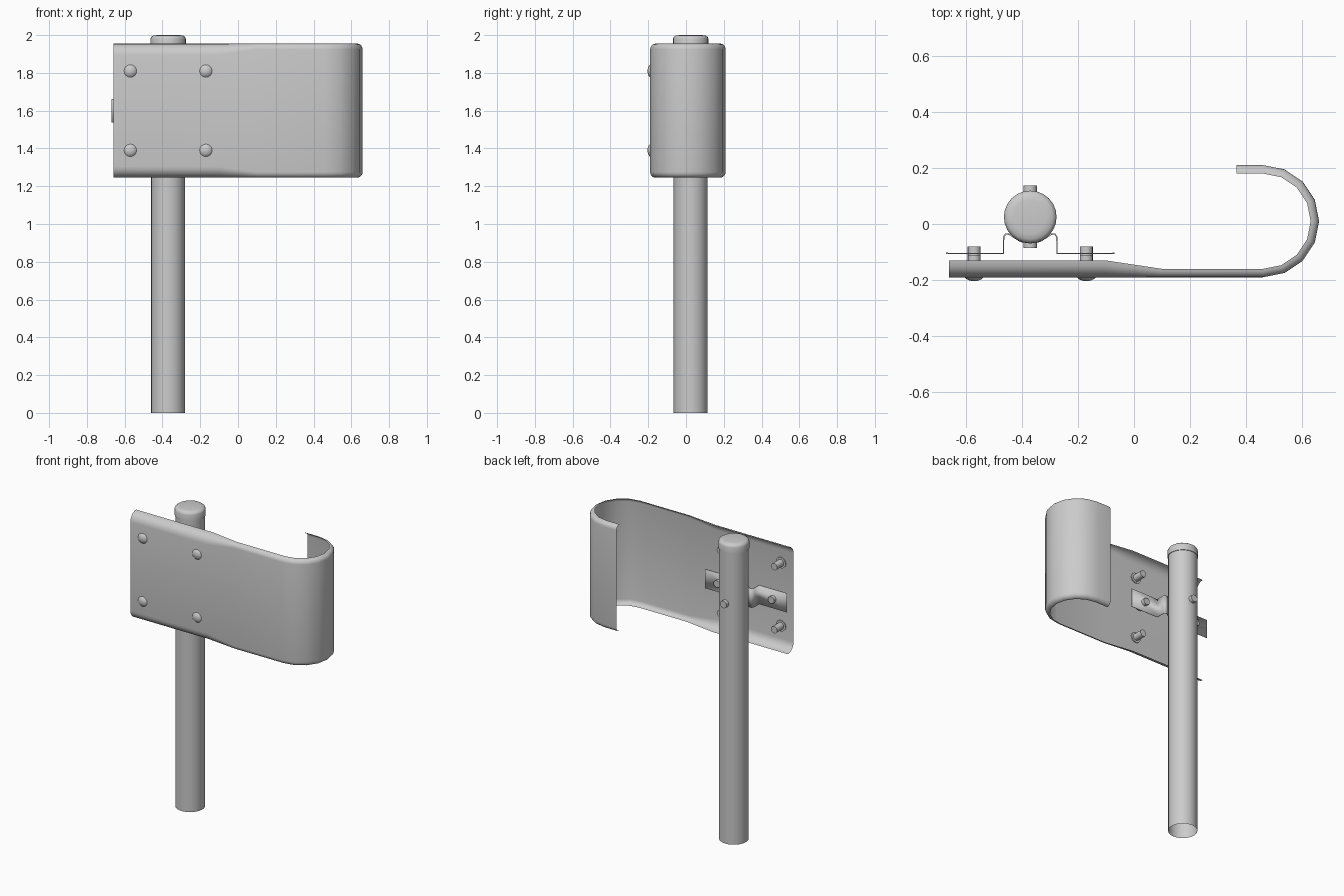
import bpy, bmesh
from math import sin, cos, pi
from mathutils import Matrix, Vector

if "Cube" in bpy.data.objects:
    bpy.data.objects.remove(bpy.data.objects["Cube"], do_unlink=True)

steel = bpy.data.materials.new("galvanised_grey")
steel.use_nodes = True
GREY = (0.6, 0.6, 0.6, 1)
steel.diffuse_color = GREY
steel.node_tree.nodes["Principled BSDF"].inputs["Base Color"].default_value = GREY

POST_X, POST_Y, POST_R = -0.37, 0.025, 0.09
MID_Z = 1.6
FRONT_Y = -0.19


def finish(name, bm, smooth=35):
    bmesh.ops.remove_doubles(bm, verts=bm.verts, dist=1e-5)
    mesh = bpy.data.meshes.new(name)
    bm.to_mesh(mesh)
    bm.free()
    obj = bpy.data.objects.new(name, mesh)
    bpy.context.collection.objects.link(obj)
    mesh.materials.append(steel)
    bpy.ops.object.select_all(action='DESELECT')
    obj.select_set(True)
    bpy.context.view_layer.objects.active = obj
    bpy.ops.object.shade_smooth_by_angle(angle=smooth * pi / 180)
    return obj


def loft(name, rows):
    """Skin a grid of points."""
    bm = bmesh.new()
    grid = [[bm.verts.new(p) for p in row] for row in rows]
    for a, b in zip(grid, grid[1:]):
        for i in range(len(a) - 1):
            bm.faces.new((a[i], b[i], b[i + 1], a[i + 1]))
    return finish(name, bm)


def lathe(name, profile, matrix, sides=24):
    """Revolve (radius, height) points around the local z axis."""
    bm = bmesh.new()
    verts = [bm.verts.new((r, 0, h)) for r, h in profile]
    edges = [bm.edges.new(pair) for pair in zip(verts, verts[1:])]
    bmesh.ops.spin(bm, geom=verts + edges, cent=(0, 0, 0), axis=(0, 0, 1),
                   angle=2 * pi, steps=sides)
    bmesh.ops.remove_doubles(bm, verts=bm.verts, dist=1e-5)
    bmesh.ops.recalc_face_normals(bm, faces=bm.faces)
    bmesh.ops.transform(bm, matrix=matrix, verts=bm.verts)
    return finish(name, bm)


# Post: open tube with a rounded cap
upright = Matrix.Translation((POST_X, POST_Y, 0))
lathe("post", [(POST_R, 0), (POST_R, 1.97)], upright)
lathe("post_cap", [(POST_R, 1.94), (0.094, 1.94), (0.094, 1.98), (0.09, 1.99),
                   (0.08, 1.997), (0.06, 2.0), (0, 2.0)], upright)

# Rail: path points with inward normal, lip depth and lip height
stations = [((x, FRONT_Y), (0, 1), d, h) for x, d, h in
            [(-0.66, 0.06, 0.06), (-0.1, 0.06, 0.06), (0, 0.045, 0.045),
             (0.1, 0.03, 0.03)]]
for k in range(9):
    a = -pi / 2 + k * pi / 8
    stations.append(((0.46 + 0.2 * cos(a), 0.01 + 0.2 * sin(a)),
                     (-cos(a), -sin(a)), 0.03, 0.03))
stations.append(((0.365, 0.21), (0, -1), 0.03, 0.03))

HALF, STEPS = 0.355, 5
rows = []
for (x, y), (nx, ny), depth, height in stations:
    lip = []
    for i in range(STEPS + 1):
        t = i / STEPS * pi / 2
        lip.append((depth * (1 - cos(t)), HALF - height * (1 - sin(t))))
    section = [(d, -z) for d, z in reversed(lip)] + lip
    rows.append([(x + nx * d, y + ny * d, MID_Z + z) for d, z in section])
loft("rail_hook", rows)

# Bracket: folded strap that cradles the post
half_path = [(-0.3, -0.105), (-0.095, -0.105), (-0.095, -0.047), (-0.088, -0.036),
             (-0.075, -0.036), (-0.06, -0.046), (-0.035, -0.062), (0, -0.067)]
path = half_path + [(-x, y) for x, y in reversed(half_path[:-1])]
strap = loft("bracket", [[(POST_X + x, y, MID_Z + z) for z in (-0.063, 0.063)]
                         for x, y in path])
thick = strap.modifiers.new("thickness", 'SOLIDIFY')
thick.thickness = 0.005
thick.offset = 0

# Bolts: domed head at the front, shank pointing back
bolt_profile = [(0, -0.014), (0.015, -0.012), (0.028, -0.006), (0.036, 0.003),
                (0.036, 0.008), (0.023, 0.008), (0.023, 0.077), (0, 0.077)]
to_back = Matrix.Rotation(-pi / 2, 4, 'X')


def bolt(name, x, y, z, profile=bolt_profile):
    lathe(name, profile, Matrix.Translation((x, y, z)) @ to_back, 16)


for side, x in (("right", -0.57), ("left", -0.17)):
    for level, z in (("upper", MID_Z + 0.21), ("lower", MID_Z - 0.21)):
        bolt(f"{level}_{side}_bolt", x, FRONT_Y, z)
    bolt(f"bracket_{side}_bolt", x, -0.157, MID_Z)

# Through bolt across the post
bolt("post_bolt", POST_X, 0, MID_Z,
     [(0, -0.085), (0.024, -0.085), (0.024, 0.137), (0, 0.137)])
